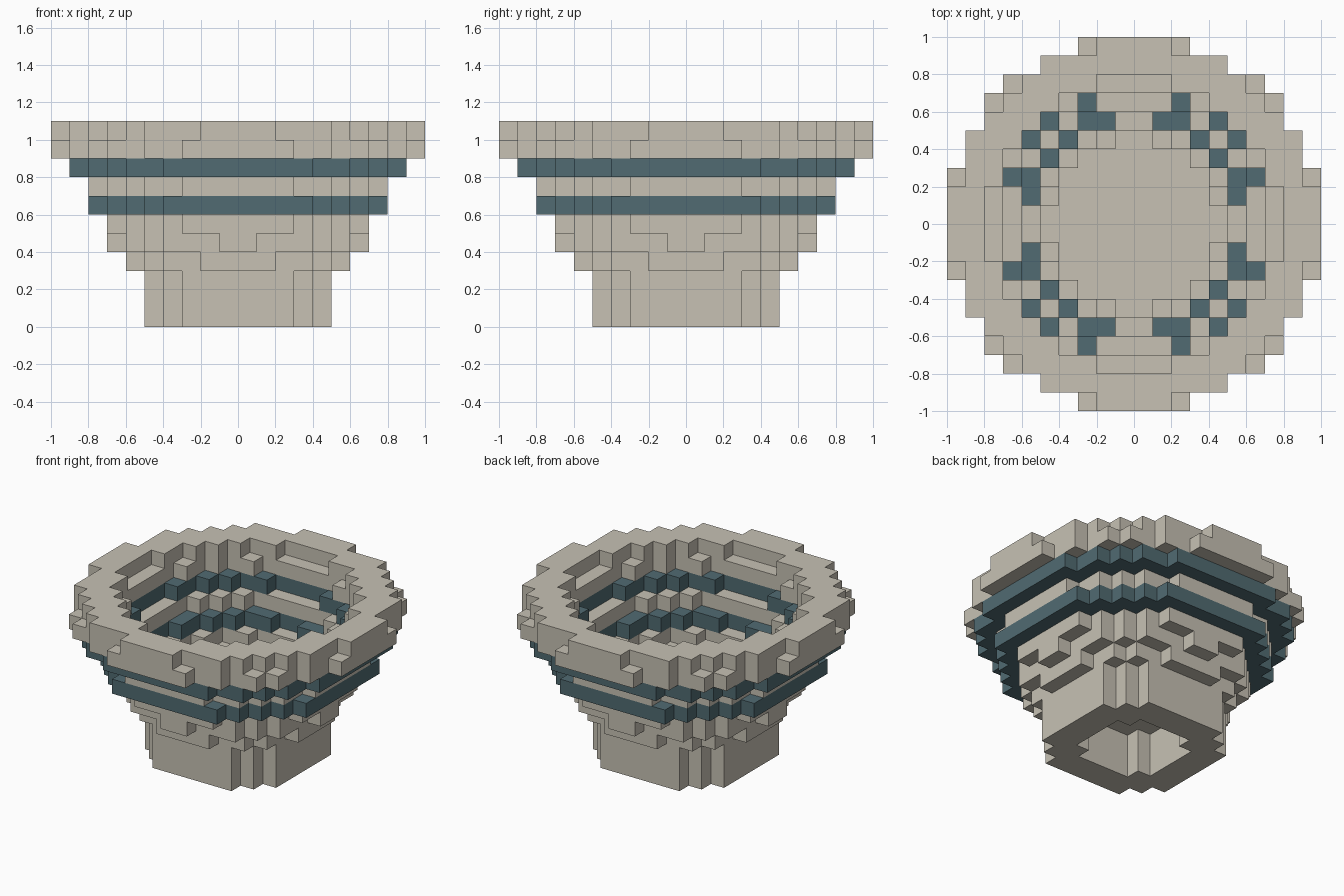
import bpy, bmesh
from mathutils import Vector

if "Cube" in bpy.data.objects:
    bpy.data.objects.remove(bpy.data.objects["Cube"])

S = 0.1   # voxel size
N = 10    # cells from the axis to the rim


def material(name, rgb):
    m = bpy.data.materials.new(name)
    m.diffuse_color = (*rgb, 1.0)
    m.use_nodes = True
    m.node_tree.nodes["Principled BSDF"].inputs["Base Color"].default_value = m.diffuse_color
    return m


clay = material("pale clay", (0.57, 0.535, 0.455))
glaze = material("teal glaze", (0.082, 0.147, 0.168))

# (outer radius, inner radius) of every layer, bottom to top; inner 0 = solid
LAYERS = [
    (0.53, 0.33), (0.53, 0.33), (0.53, 0.33),   # hollow foot
    (0.59, 0.0),                                # bowl floor
    (0.66, 0.46), (0.705, 0.51),                # lower wall
    (0.84, 0.563),                              # lower glazed band
    (0.81, 0.615),                              # middle wall
    (0.94, 0.67),                               # upper glazed band
    (1.0, 0.718), (0.97, 0.77),                 # rim
]

# part name: (layers, material)
PARTS = {
    "foot": (range(0, 3), clay),
    "bowl_floor": (range(3, 4), clay),
    "lower_wall": (range(4, 6), clay),
    "lower_band": (range(6, 7), glaze),
    "middle_wall": (range(7, 8), clay),
    "upper_band": (range(8, 9), glaze),
    "rim": (range(9, 11), clay),
}


def filled(i, j, k):
    """True where the voxel lies inside the ring of its layer."""
    if not 0 <= k < len(LAYERS):
        return False
    outer, inner = LAYERS[k]
    r = S * ((i + 0.5) ** 2 + (j + 0.5) ** 2) ** 0.5
    return inner < r < outer


def add_face(bm, cell, axis, side):
    """Add one outward-facing square of a voxel."""
    corners = [(0, 0), (1, 0), (1, 1), (0, 1)]
    if side < 0:
        corners.reverse()
    verts = []
    for u, v in corners:
        p = Vector(cell)
        p[axis] += side > 0
        p[(axis + 1) % 3] += u
        p[(axis + 2) % 3] += v
        verts.append(bm.verts.new(p * S))
    bm.faces.new(verts)


def build(name, layers, mat):
    bm = bmesh.new()
    for k in layers:
        for i in range(-N, N):
            for j in range(-N, N):
                if not filled(i, j, k):
                    continue
                for axis in range(3):
                    for side in (-1, 1):
                        n = [i, j, k]
                        n[axis] += side
                        if not filled(*n):
                            add_face(bm, (i, j, k), axis, side)
    bmesh.ops.remove_doubles(bm, verts=bm.verts, dist=0.001)
    mesh = bpy.data.meshes.new(name)
    bm.to_mesh(mesh)
    bm.free()
    mesh.materials.append(mat)
    bpy.context.collection.objects.link(bpy.data.objects.new(name, mesh))


for part, (layers, mat) in PARTS.items():
    build(part, layers, mat)
